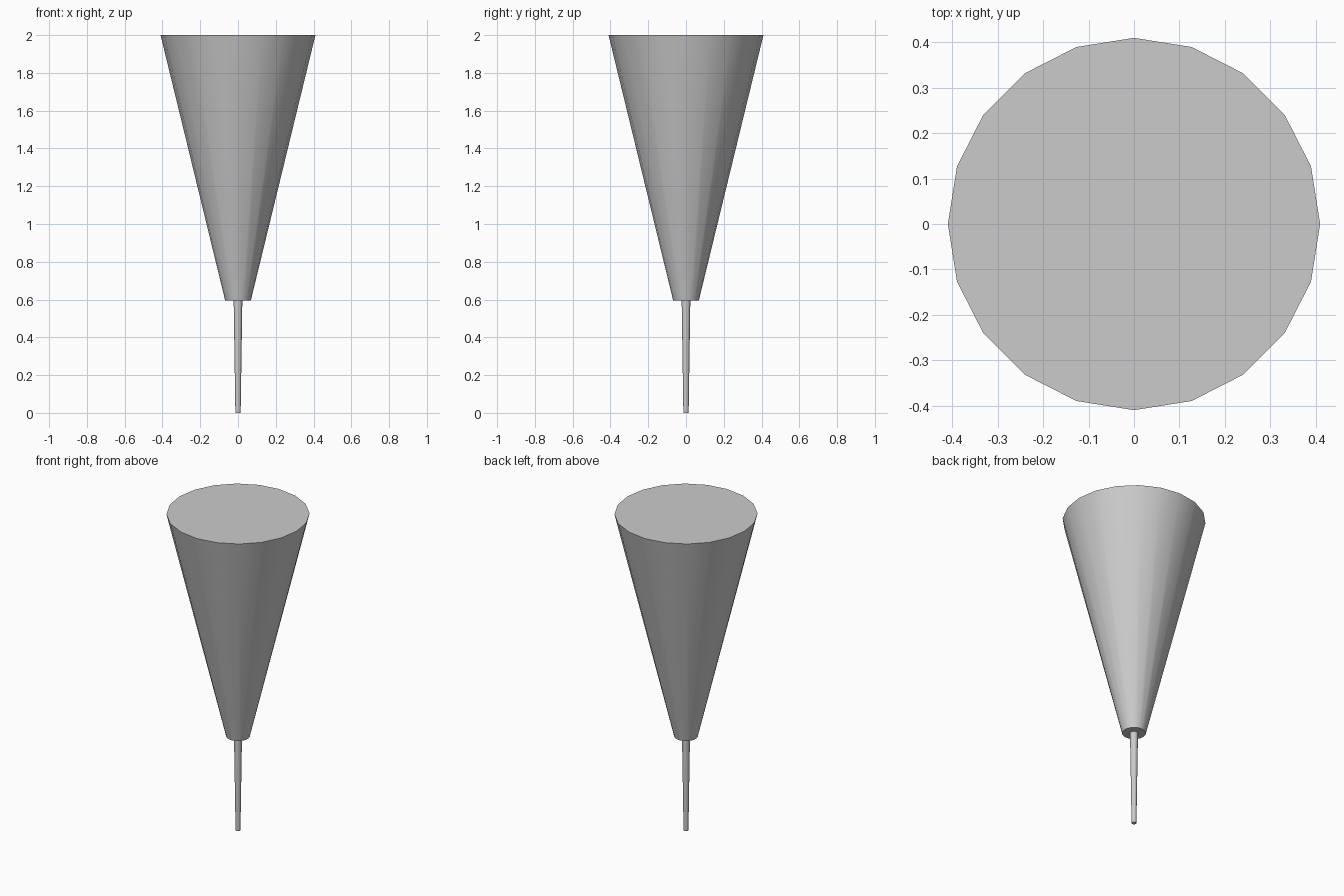
import bpy
import math

if "Cube" in bpy.data.objects:
    bpy.data.objects.remove(bpy.data.objects["Cube"])


def tapered_part(name, r_bottom, r_top, z_bottom, z_top, sides=20):
    """Capped, tapered cylinder standing between two heights."""
    bpy.ops.mesh.primitive_cone_add(
        vertices=sides, radius1=r_bottom, radius2=r_top,
        depth=z_top - z_bottom, end_fill_type='NGON',
        location=(0, 0, (z_bottom + z_top) / 2))
    obj = bpy.context.object
    obj.name = name
    bpy.ops.object.shade_smooth_by_angle(angle=math.radians(30))
    return obj


# Wide flaring body with closed flat top and bottom
tapered_part("cone_body", 0.068, 0.41, 0.595, 2.0)

# Thin stem, slightly narrower at its foot
tapered_part("stem", 0.014, 0.023, 0.0, 0.595)
